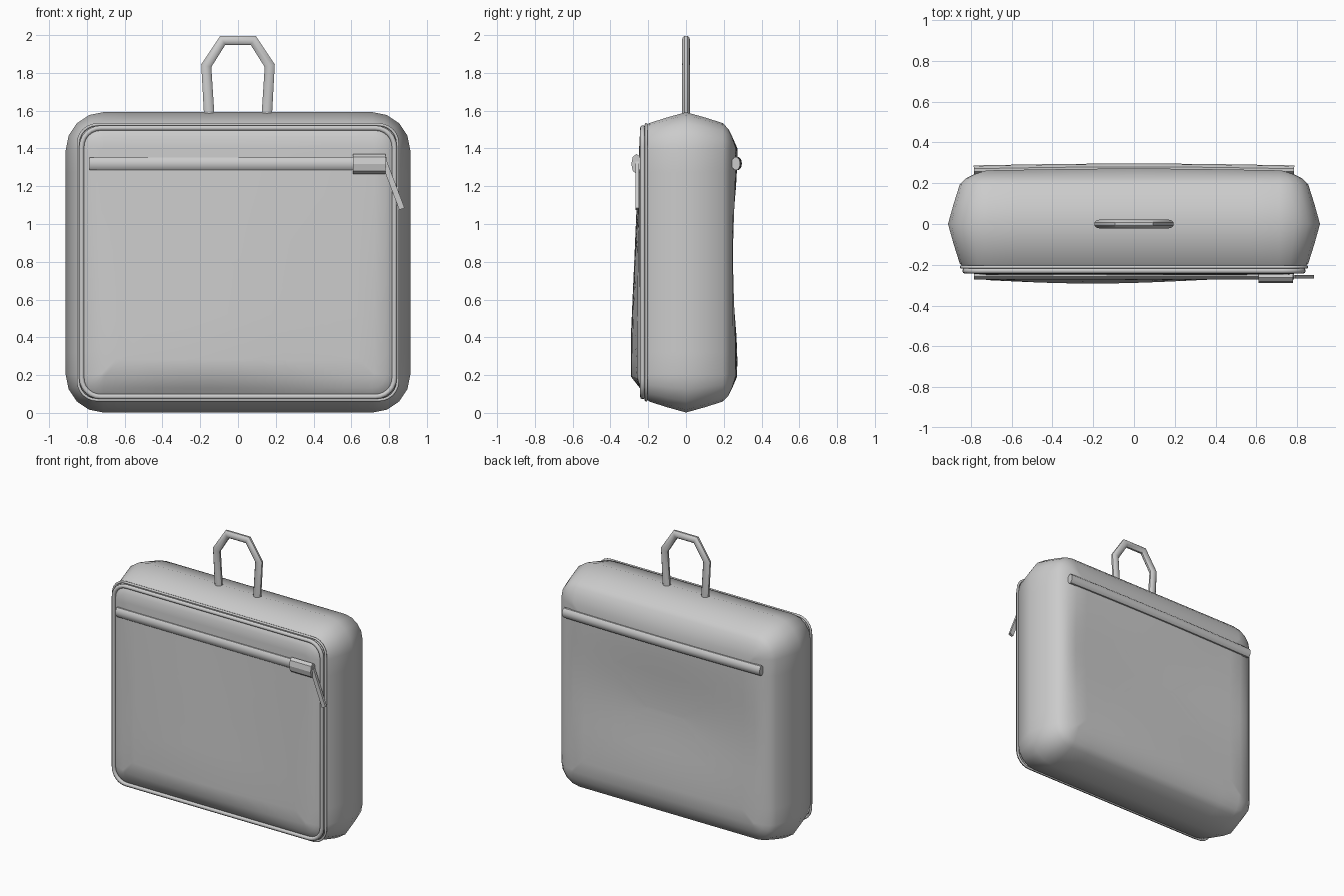
import bpy, bmesh, math
from mathutils import Vector

if "Cube" in bpy.data.objects:
    bpy.data.objects.remove(bpy.data.objects["Cube"])

MID_Z, HALF_X, HALF_Z = 0.797, 0.912, 0.795


def rounded_rect(inset, radius, side_segs=10, corner_segs=4):
    """Points (x, z) of a rounded rectangle inset from the bag outline."""
    hx, hz = HALF_X - inset, HALF_Z - inset
    r = min(radius, hx * 0.9, hz * 0.9)
    arc = []
    for k, (sx, sz) in enumerate([(1, 1), (-1, 1), (-1, -1), (1, -1)]):
        for i in range(corner_segs + 1):
            a = math.pi / 2 * (k + i / corner_segs)
            arc.append((sx * (hx - r) + r * math.cos(a), MID_Z + sz * (hz - r) + r * math.sin(a)))
    pts, n = [], corner_segs + 1
    for j, p in enumerate(arc):
        pts.append(p)
        if j % n == corner_segs:
            q = arc[(j + 1) % len(arc)]
            for s in range(1, side_segs):
                t = s / side_segs
                pts.append((p[0] + (q[0] - p[0]) * t, p[1] + (q[1] - p[1]) * t))
    return pts


def depth(x, z, front):
    """Soft padding depth of the front and back panels."""
    if front:
        low = max(0.0, min(1.0, (1.4 - z) / 1.0))
        return 0.248 + 0.04 * low * math.exp(-((x + 0.2) / 0.7) ** 2) + 0.004 * low
    return 0.256 + 0.016 * math.cos((z - 0.27) * math.pi * 2 / 1.1) * math.exp(-(x / 0.8) ** 2)


def finish(name, bm, angle=50):
    bmesh.ops.recalc_face_normals(bm, faces=bm.faces)
    me = bpy.data.meshes.new(name)
    bm.to_mesh(me)
    bm.free()
    ob = bpy.data.objects.new(name, me)
    bpy.context.collection.objects.link(ob)
    select(ob)
    bpy.ops.object.shade_smooth_by_angle(angle=math.radians(angle))
    return ob


def select(ob):
    bpy.ops.object.select_all(action='DESELECT')
    bpy.context.view_layer.objects.active = ob
    ob.select_set(True)


def tube(name, pts, r, closed=False, y_scale=1.0, y=0.0, res=3, smooth=40):
    """Round tube along points, flattened in y."""
    cu = bpy.data.curves.new(name, 'CURVE')
    cu.dimensions = '3D'
    cu.bevel_depth, cu.bevel_resolution = r, res
    cu.use_fill_caps = True
    sp = cu.splines.new('POLY')
    sp.points.add(len(pts) - 1)
    for p, c in zip(sp.points, pts):
        p.co = (c[0], (c[1] - y) / y_scale, c[2], 1)
    sp.use_cyclic_u = closed
    ob = bpy.data.objects.new(name, cu)
    bpy.context.collection.objects.link(ob)
    ob.scale.y, ob.location.y = y_scale, y
    select(ob)
    bpy.ops.object.convert(target='MESH')
    bpy.ops.object.transform_apply(location=True, rotation=False, scale=True)
    bpy.ops.object.shade_smooth_by_angle(angle=math.radians(smooth))
    return ob


# padded bag body: rings from the front centre, round the rim, to the back centre
rim = [(0.028, 0.10), (0.058, 0.195), (0.09, 0.225), (0.13, 0.245)]
panel = [0.19, 0.28, 0.40, 0.52, 0.64, 0.77]
bm = bmesh.new()
rings = []


def add_ring(inset, y_of):
    pts = rounded_rect(inset, max(0.20 - inset, 0.015))
    rings.append([bm.verts.new((x, y_of(x, z), z)) for x, z in pts])


for i in reversed(panel):
    add_ring(i, lambda x, z: -depth(x, z, True))
for i, y in reversed(rim):
    add_ring(i, lambda x, z: -y)
add_ring(0.0, lambda x, z: 0.0)
for i, y in rim:
    add_ring(i, lambda x, z: y)
for i in panel:
    add_ring(i, lambda x, z: depth(x, z, False))
for a, b in zip(rings, rings[1:]):
    for k in range(len(a)):
        m = (k + 1) % len(a)
        bm.faces.new((a[k], a[m], b[m], b[k]))
bm.faces.new(rings[0])
bm.faces.new(rings[-1])
finish("bag_body", bm)

# piping round the front panel: a main cord and a thin seam behind it
for name, inset, y, r in [("front_piping", 0.084, -0.229, 0.014), ("piping_seam", 0.066, -0.211, 0.008)]:
    tube(name, [(x, y, z) for x, z in rounded_rect(inset, 0.10, 1, 6)], r, closed=True)

# carry handle loop
half = [(0.152, 1.57), (0.168, 1.838), (0.081, 1.972)]
path = [(-x, 0, z) for x, z in half] + [(x, 0, z) for x, z in reversed(half)]
tube("carry_handle", path, 0.029, y_scale=0.75)

# zip strips on front and back
xs = [-0.785 + 1.57 * i / 12 for i in range(13)]
tube("front_zip", [(x, -0.252, 1.32) for x in xs], 0.035, y_scale=0.55, y=-0.252)
tube("back_zip", [(x, 0.262 + 0.011 * math.cos(x * 1.8), 1.32) for x in xs], 0.036, y_scale=0.65, y=0.262)

# zip slider
tube("zip_slider", [(0.61, -0.262, 1.318), (0.78, -0.262, 1.318)], 0.053, y_scale=0.52, y=-0.262, res=2, smooth=20)

# zip pull tab
a, b = Vector((0.775, -0.258, 1.325)), Vector((0.868, -0.258, 1.08))
bpy.ops.mesh.primitive_cube_add(size=1, location=(a + b) / 2)
pull = bpy.context.object
pull.name = "zip_pull"
pull.scale = (0.03, 0.018, (b - a).length)
pull.rotation_euler.y = math.atan2(a.x - b.x, a.z - b.z)
